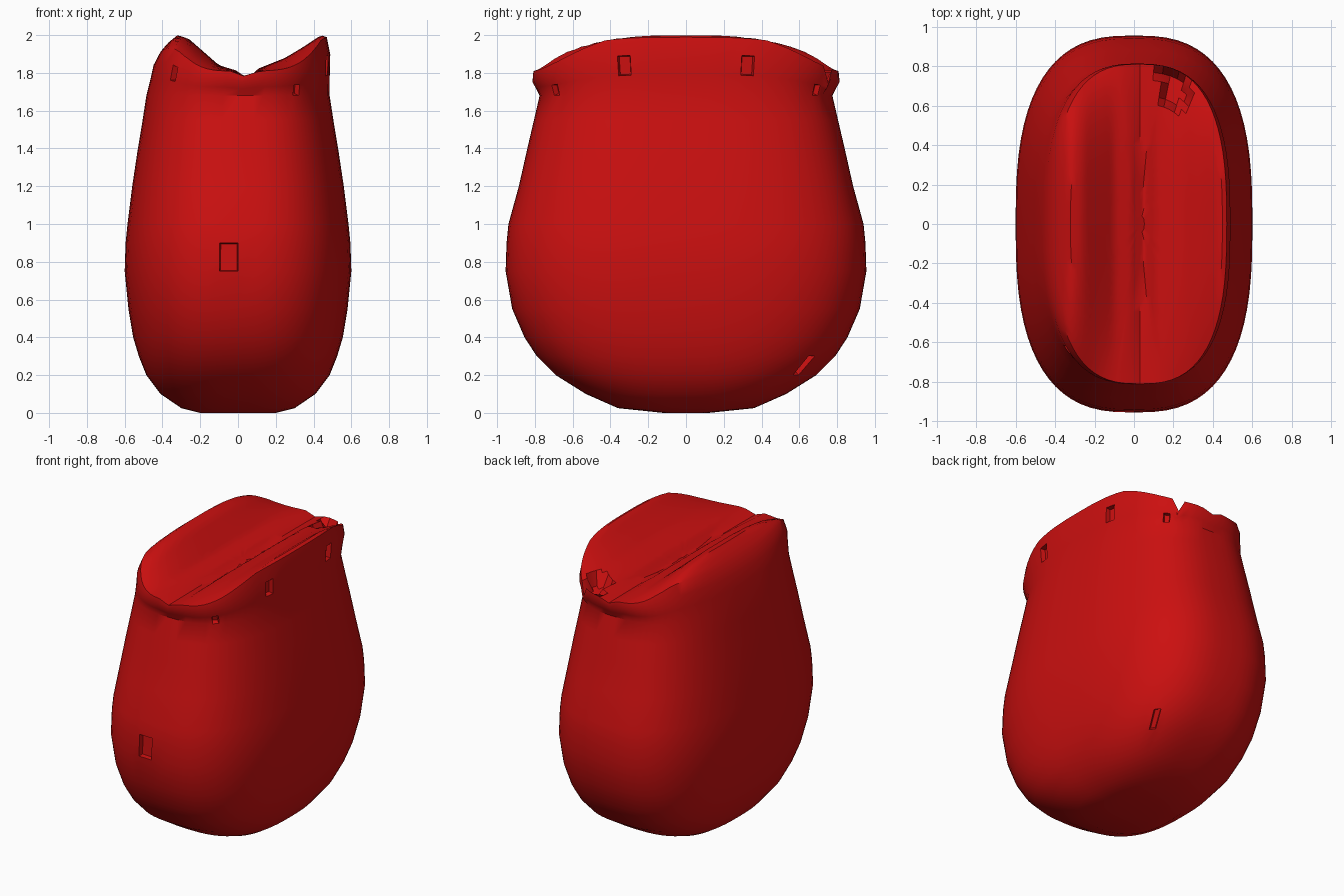
import bpy, bmesh, math
from mathutils import Vector

cube = bpy.data.objects.get("Cube")
if cube:
    bpy.data.objects.remove(cube, do_unlink=True)

red = bpy.data.materials.new("deep red")
red.use_nodes = True
RED = (0.6, 0.005, 0.005, 1)
red.diffuse_color = RED
red.node_tree.nodes["Principled BSDF"].inputs["Base Color"].default_value = RED

SEG = 72
# Height, half width, half depth of the pouch wall
WALL = [(0, .2, .12), (.025, .3, .36), (.1, .41, .53), (.2, .485, .69),
        (.3, .525, .79), (.4, .555, .855), (.55, .58, .92), (.75, .6, .955),
        (.9, .595, .95), (1, .585, .94), (1.2, .56, .885), (1.4, .53, .84),
        (1.55, .505, .805), (1.68, .485, .775)]
# Cross-section of the sagging top between its two lips
TOP = [(-.42, 1.9), (-.37, 1.96), (-.32, 2), (-.26, 1.98), (-.18, 1.91),
       (-.1, 1.84), (0, 1.81), (.1, 1.82), (.25, 1.88), (.35, 1.94),
       (.44, 2), (.48, 1.985)]
# Centres of the small angular dents
DENTS = [(0, -.95, .8), (.32, -.72, 1.71), (-.38, -.68, 1.78), (.33, .72, 1.71),
         (.47, -.33, 1.84), (.47, .35, 1.81), (.37, .67, .25)]


def outline(a, b, power, cx=0):
    pts = []
    for i in range(SEG):
        t = 2 * math.pi * i / SEG
        c, s = math.cos(t), math.sin(t)
        pts.append(Vector((cx + a * math.copysign(abs(c) ** (2 / power), c),
                           b * math.copysign(abs(s) ** (2 / power), s), 0)))
    return pts


def top_height(x, y):
    z = TOP[0][1] if x < TOP[0][0] else TOP[-1][1]
    for (x0, z0), (x1, z1) in zip(TOP, TOP[1:]):
        if x0 <= x <= x1:
            z = z0 + (z1 - z0) * (x - x0) / (x1 - x0)
    fade = max(0, 1 - (abs(y) / .815) ** 3)
    crease = .04 * max(0, 1 - abs(x - .05) / .06)
    pit = .08 if .14 < x < .27 and .6 < y < .77 else 0
    return 1.81 + (z - 1.81) * fade - crease - pit


# Wall rings, then the flared lip, then the sagging top
rings = [[p + Vector((0, 0, z)) for p in outline(a, b, 2.7)] for z, a, b in WALL]
shoulder = rings[-1]
rim = outline(.44, .81, 2.7, .03)
for p in rim:
    p.z = top_height(p.x, p.y)
for t, bulge in ((.35, .006), (.7, .014)):
    ring = []
    for low, high in zip(shoulder, rim):
        p = low.lerp(high, t)
        ring.append(p + Vector((p.x, p.y * .2, 0)).normalized() * bulge)
    rings.append(ring)
rings.append(rim)
STEPS = 20
for k in range(1, STEPS):
    s = 1 - k / STEPS
    ring = []
    for p in rim:
        x, y = .03 + (p.x - .03) * s, p.y * s
        ring.append(Vector((x, y, top_height(x, y))))
    rings.append(ring)

# Pouch: one closed skin lofted through the rings
bm = bmesh.new()
loops = [[bm.verts.new(p) for p in ring] for ring in rings]
for low, high in zip(loops, loops[1:]):
    for i in range(SEG):
        j = (i + 1) % SEG
        bm.faces.new((low[i], low[j], high[j], high[i]))
bm.faces.new(loops[0][::-1])
bm.faces.new(loops[-1])

# Dents: sink the wall face nearest each centre
for dent in DENTS:
    bm.normal_update()
    face = min(bm.faces, key=lambda f: (f.calc_center_median() - Vector(dent)).length)
    bmesh.ops.inset_individual(bm, faces=[face], thickness=.008, depth=-.03)

mesh = bpy.data.meshes.new("pouch")
bm.to_mesh(mesh)
bm.free()
mesh.materials.append(red)
pouch = bpy.data.objects.new("pouch", mesh)
bpy.context.scene.collection.objects.link(pouch)

bpy.context.view_layer.update()
bpy.ops.object.select_all(action='DESELECT')
bpy.context.view_layer.objects.active = pouch
pouch.select_set(True)
bpy.ops.object.shade_smooth_by_angle(angle=math.radians(35))
